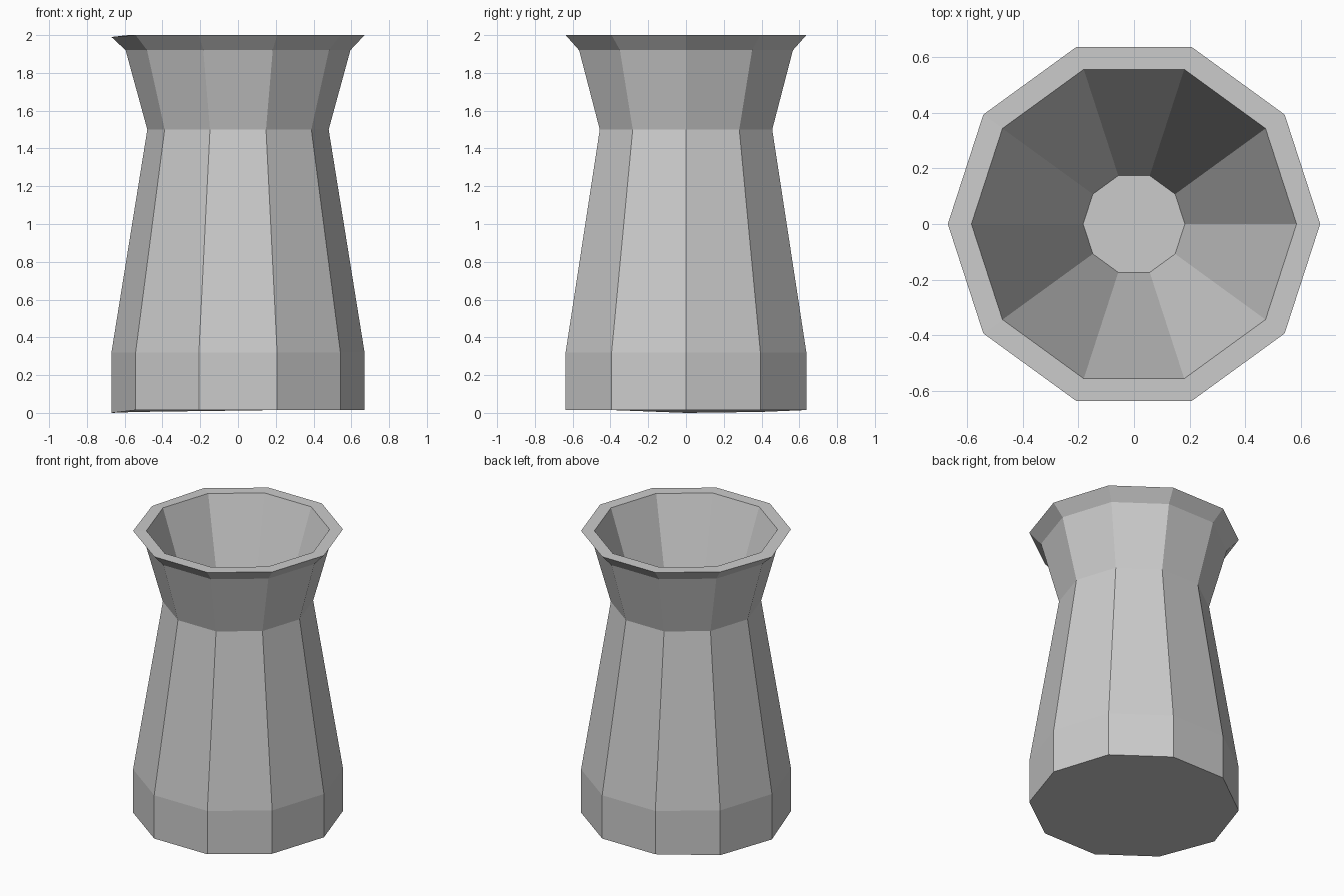
import bpy, bmesh
from math import cos, sin, tau

if "Cube" in bpy.data.objects:
    bpy.data.objects.remove(bpy.data.objects["Cube"])

SIDES = 10
# Radius and height: outer wall upward, over the lip, down the tapered inside
PROFILE = [(0.67, 0.015), (0.67, 0.32), (0.48, 1.5), (0.595, 1.92),
           (0.67, 2.0), (0.585, 2.0), (0.183, 0.8)]

bm = bmesh.new()
rings = [[bm.verts.new((r * cos(tau * i / SIDES), r * sin(tau * i / SIDES), z))
          for i in range(SIDES)] for r, z in PROFILE]

# Outer wall, lip and inside wall
for lower, upper in zip(rings, rings[1:]):
    for i in range(SIDES):
        j = (i + 1) % SIDES
        bm.faces.new((lower[i], lower[j], upper[j], upper[i]))

# Underside and inside floor
bm.faces.new(rings[0][::-1])
bm.faces.new(rings[-1])

# Slightly uneven foot and lip on the left side
rings[0][5].co.z = 0.0
rings[0][4].co.z = 0.005
rings[4][5].co.z = 1.99

bmesh.ops.recalc_face_normals(bm, faces=bm.faces)
mesh = bpy.data.meshes.new("vase")
bm.to_mesh(mesh)
bm.free()
vase = bpy.data.objects.new("vase", mesh)
bpy.context.collection.objects.link(vase)
